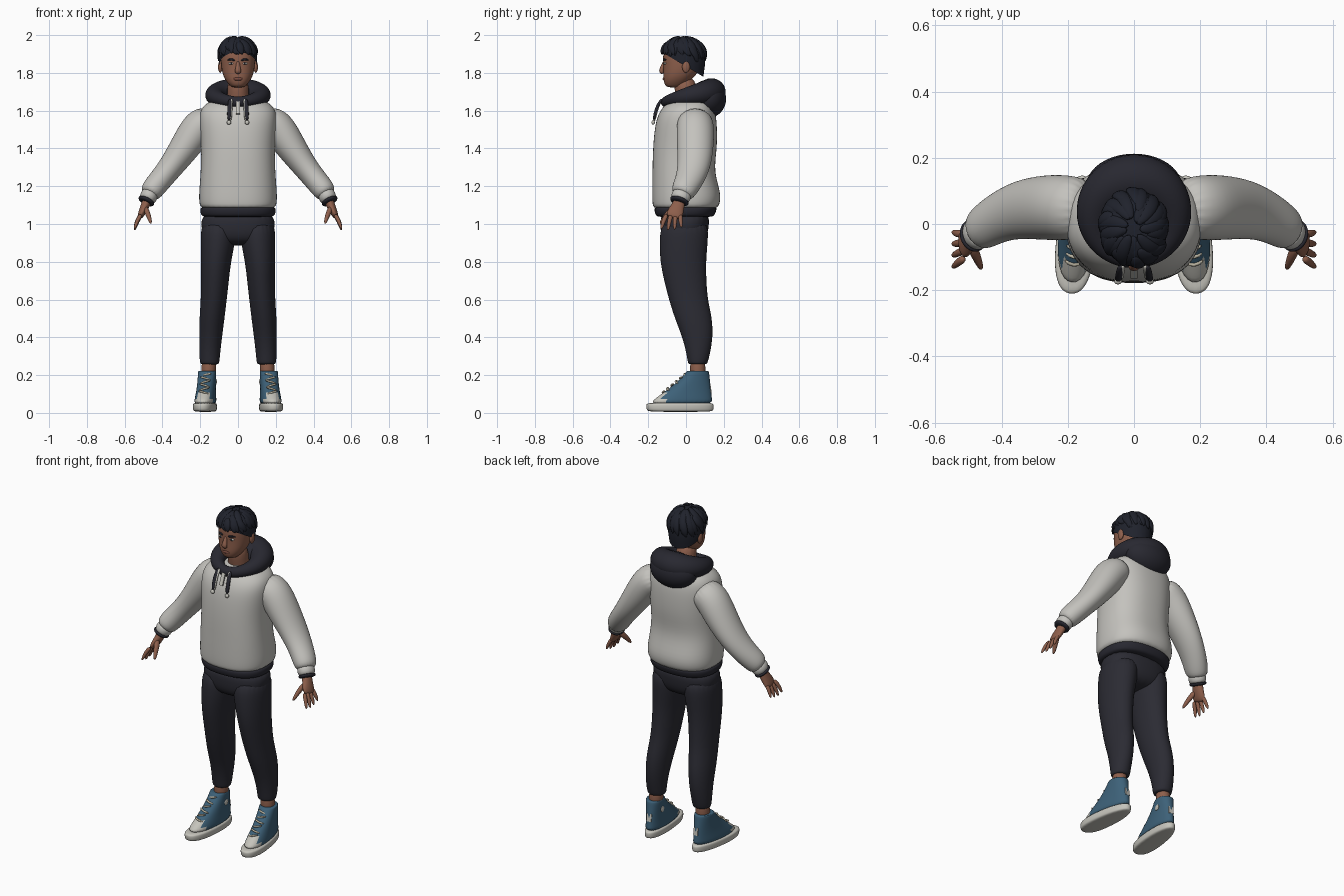
import bpy, bmesh, random
from math import sin, cos, pi, radians
from mathutils import Vector, Matrix

random.seed(4)
if "Cube" in bpy.data.objects:
    bpy.data.objects.remove(bpy.data.objects["Cube"], do_unlink=True)


def material(name, r, g, b):
    mat = bpy.data.materials.new(name)
    mat.use_nodes = True
    mat.diffuse_color = (r, g, b, 1)
    shader = mat.node_tree.nodes["Principled BSDF"]
    shader.inputs["Base Color"].default_value = (r, g, b, 1)
    shader.inputs["Roughness"].default_value = .8
    return mat


light_cloth = material("light grey cloth", .55, .54, .51)
dark_cloth = material("dark navy cloth", .021, .021, .03)
trouser_cloth = material("charcoal cloth", .024, .024, .033)
skin = material("brown skin", .27, .115, .072)
lip = material("lip brown", .19, .07, .05)
hair_black = material("blue black hair", .014, .016, .025)
denim = material("blue canvas", .047, .12, .19)
rubber = material("off white rubber", .56, .55, .5)
cream = material("cream lace", .5, .46, .36)


def skin_rings(bm, rings, closed=False):
    """Join rings of points with quads; cap the ends unless closed."""
    rows = [[bm.verts.new(p) for p in ring] for ring in rings]
    n = len(rows[0])
    pairs = list(zip(rows, rows[1:])) + ([(rows[-1], rows[0])] if closed else [])
    for a, b in pairs:
        for i in range(n):
            j = (i + 1) % n
            bm.faces.new((a[i], a[j], b[j], b[i]))
    if not closed:
        bm.faces.new(rows[0])
        bm.faces.new(rows[-1])


def stack(bm, sections, power=2.0, taper=0.0, n=24):
    """Loft level sections (z, centre x, centre y, radius x, radius y)."""
    def bend(v):
        return abs(v) ** (2 / power) * (1 if v >= 0 else -1)
    turn = [2 * pi * i / n for i in range(n)]
    skin_rings(bm, [[Vector((cx + rx * bend(cos(a)) * (1 - taper * sin(a)),
                             cy + ry * bend(sin(a)), z)) for a in turn]
                    for z, cx, cy, rx, ry in sections])


def tube(bm, points, radii, ref=(0, 1, 0), n=12):
    """Loft along a path; each radius is (across, along ref)."""
    pts = [Vector(p) for p in points]
    rings = []
    for i, p in enumerate(pts):
        t = (pts[min(i + 1, len(pts) - 1)] - pts[max(i - 1, 0)]).normalized()
        v = Vector(ref)
        v = (v - t * v.dot(t)).normalized()
        u = t.cross(v)
        ru, rv = radii[i]
        rings.append([p + u * ru * cos(2 * pi * k / n) + v * rv * sin(2 * pi * k / n)
                      for k in range(n)])
    skin_rings(bm, rings)


def ball(bm, centre, size):
    m = Matrix.Translation(centre) @ Matrix.Diagonal((*size, 1))
    bmesh.ops.create_uvsphere(bm, u_segments=20, v_segments=12, radius=1, matrix=m)


def box(bm, centre, size, tilt=0):
    m = Matrix.Translation(centre) @ Matrix.Rotation(tilt, 4, "X") @ Matrix.Diagonal((*size, 1))
    bmesh.ops.create_cube(bm, size=1, matrix=m)


def finish(name, bm, mats, mirror=False, sub=2, smooth=True, place=None, rule=None):
    bmesh.ops.recalc_face_normals(bm, faces=bm.faces[:])
    for f in bm.faces:
        f.smooth = smooth
        if rule:
            f.material_index = rule(f.calc_center_median())
    mesh = bpy.data.meshes.new(name)
    bm.to_mesh(mesh)
    bm.free()
    if place:
        mesh.transform(place)
    for m in mats if isinstance(mats, list) else [mats]:
        mesh.materials.append(m)
    ob = bpy.data.objects.new(name, mesh)
    bpy.context.collection.objects.link(ob)
    if mirror:
        ob.modifiers.new("Mirror", "MIRROR").use_mirror_merge = False
    if sub:
        mod = ob.modifiers.new("Smooth", "SUBSURF")
        mod.levels = mod.render_levels = sub
    return ob


def part(name, build, *args, mats, finish_args=None, **kw):
    bm = bmesh.new()
    build(bm, *args, **kw)
    return finish(name, bm, mats, **(finish_args or {}))


both = dict(mirror=True)

# Sweater body, hem and sleeves
part("sweater_body", stack, [
    (1.075, 0, -.005, .19, .165), (1.1, 0, .0, .206, .178), (1.16, 0, .004, .208, .184),
    (1.28, 0, -.016, .197, .162), (1.4, 0, -.005, .195, .171), (1.52, 0, 0, .205, .165),
    (1.58, 0, .005, .205, .153), (1.62, 0, .012, .19, .135), (1.65, 0, .02, .15, .11),
    (1.67, 0, .03, .1, .08)], power=2.4, n=32, mats=light_cloth)
part("sweater_hem", stack, [
    (1.035, 0, -.005, .18, .14), (1.045, 0, -.005, .198, .158),
    (1.08, 0, -.003, .204, .168), (1.1, 0, 0, .19, .16)], power=2.4, mats=dark_cloth)
part("sleeves", tube, [
    (.13, .045, 1.56), (.205, .05, 1.525), (.265, .05, 1.43), (.345, .045, 1.315),
    (.41, .02, 1.235), (.457, -.012, 1.178), (.474, -.025, 1.15)],
    [(.08, .09), (.095, .1), (.086, .1), (.068, .09), (.062, .076), (.062, .068), (.046, .054)],
    n=20, mats=light_cloth, finish_args=both)
part("sleeve_cuffs", tube, [(.46, -.017, 1.17), (.472, -.026, 1.148), (.487, -.036, 1.118)],
     [(.045, .052), (.049, .055), (.044, .05)], mats=light_cloth, finish_args=both)
part("cuff_bands", tube, [(.481, -.032, 1.13), (.485, -.035, 1.122), (.491, -.039, 1.11)],
     [(.046, .052), (.048, .054), (.042, .048)], mats=dark_cloth, finish_args=both)

# Hood: a roll around the neck with a hanging pouch behind
bm = bmesh.new()
rings = []
for i in range(32):
    a = 2 * pi * i / 32
    back = (1 - cos(a)) / 2
    c = Vector((.12 * sin(a), .015 - .12 * cos(a), 1.645 + .055 * back ** .7))
    out = Vector((sin(a), -cos(a), 0))
    r, h = .03 + .05 * back, .03 + .045 * back
    rings.append([c + out * r * cos(k * pi / 6) + Vector((0, 0, h * sin(k * pi / 6)))
                  for k in range(12)])
skin_rings(bm, rings, closed=True)
finish("hood_roll", bm, dark_cloth, sub=1)
part("hood_pouch", ball, (0, .115, 1.662), (.148, .1, .102), mats=dark_cloth,
     finish_args=dict(sub=1))

# Drawstrings, their tips and the zip
part("drawstrings", tube, [(.04, -.125, 1.665), (.046, -.157, 1.62), (.048, -.172, 1.545)],
     [(.011, .008)] * 3, mats=dark_cloth, finish_args=both)
part("drawstring_edges", tube, [(.034, -.125, 1.665), (.04, -.153, 1.62), (.042, -.168, 1.54)],
     [(.01, .007)] * 3, mats=rubber, finish_args=both)
part("drawstring_tips", tube, [(.048, -.173, 1.55), (.048, -.174, 1.525)],
     [(.013, .01)] * 2, mats=rubber, finish_args=both)
part("zip_plate", box, (0, -.148, 1.615), (.022, .009, .07), radians(-22),
     mats=rubber, finish_args=dict(sub=0, smooth=False))

# Trousers
part("trouser_seat", stack, [
    (1.07, 0, -.005, .185, .13), (1.0, 0, -.007, .2, .13),
    (.93, 0, -.01, .185, .124), (.885, 0, -.01, .1, .08)], power=2.4, mats=trouser_cloth)
part("trouser_legs", stack, [
    (1.03, .1, -.005, .095, .125), (.92, .105, -.012, .094, .13), (.8, .117, -.016, .08, .122),
    (.7, .122, -.004, .074, .113), (.6, .128, .012, .069, .103), (.5, .138, .04, .067, .1),
    (.4, .145, .062, .061, .081), (.31, .15, .065, .055, .062), (.265, .15, .062, .052, .053),
    (.255, .15, .062, .045, .045)], mats=trouser_cloth, finish_args=both)
part("ankles", tube, [(.157, .062, .18), (.155, .062, .23), (.153, .062, .29)],
     [(.04, .042)] * 3, mats=skin, finish_args=both)

# Shoes, built straight and then turned outwards
pivot = Vector((0, .06, 0))
turn = (Matrix.Translation((.163, .06, 0)) @ Matrix.Rotation(radians(6), 4, "Z")
        @ Matrix.Translation(-pivot))
shoe = dict(mirror=True, place=turn)
part("shoe_soles", stack, [
    (.005, 0, -.03, .052, .168), (.014, 0, -.032, .06, .18),
    (.045, 0, -.033, .061, .182), (.055, 0, -.032, .055, .174)],
    power=2.3, taper=.13, mats=rubber, finish_args=shoe)
part("shoe_uppers", stack, [
    (.04, 0, -.03, .056, .172), (.075, 0, -.014, .055, .152), (.105, 0, .005, .051, .13),
    (.15, 0, .034, .048, .096), (.2, 0, .057, .048, .067), (.225, 0, .063, .048, .058),
    (.222, 0, .063, .04, .048)], power=2.2, taper=.08, n=32, mats=[denim, rubber],
    finish_args=dict(shoe, rule=lambda c: int(c.y < -.118)))
bm = bmesh.new()
for i in range(6):
    y, z, lean = -.128 + .023 * i, .107 + .0185 * i, .009 * (-1) ** i
    tube(bm, [(-.03, y + .016, z - lean), (0, y - .003, z + .004), (.03, y + .016, z + lean)],
         [(.006, .006)] * 3, n=8)
finish("shoe_laces", bm, cream, sub=1, **shoe)
bm = bmesh.new()
box(bm, (0, .127, .13), (.03, .009, .045), radians(8))
ball(bm, (-.046, .06, .165), (.005, .017, .017))
finish("shoe_patches", bm, rubber, sub=0, smooth=False, **shoe)

# Hands: palm, four fingers and thumb
bm = bmesh.new()
tube(bm, [(.476, -.03, 1.14), (.49, -.04, 1.1), (.506, -.056, 1.065), (.523, -.066, 1.03)],
     [(.027, .032), (.024, .034), (.021, .045), (.014, .045)])
for i, drop in enumerate((.012, .0, -.004, .004)):
    y = -.03 - .024 * i
    tube(bm, [(.512, y, 1.05), (.532, y - .005 * i, 1.02 + drop / 2),
              (.549, -.024 - .036 * i, .968 + drop)], [(.012, .013), (.011, .012), (.007, .008)])
tube(bm, [(.493, -.06, 1.09), (.475, -.1, 1.05), (.46, -.138, 1.0)],
     [(.016, .02), (.014, .016), (.008, .009)])
finish("hands", bm, skin, mirror=True)

# Neck, head, ears and nose
part("neck", tube, [(0, .02, 1.6), (0, .005, 1.68), (0, -.015, 1.78)],
     [(.066, .066), (.058, .06), (.06, .062)], mats=skin)
part("head", stack, [
    (1.722, 0, -.06, .03, .036), (1.735, 0, -.059, .046, .053), (1.76, 0, -.048, .066, .072),
    (1.79, 0, -.033, .081, .088), (1.83, 0, -.02, .089, .1), (1.87, 0, -.02, .091, .102),
    (1.91, 0, -.018, .09, .104), (1.95, 0, -.015, .075, .085), (1.975, 0, -.015, .04, .05)],
    power=2.2, mats=skin)
part("ears", ball, (.094, 0, 1.832), (.012, .021, .032), mats=skin,
     finish_args=dict(mirror=True, sub=1))
part("nose", tube, [(0, -.112, 1.865), (0, -.122, 1.835), (0, -.133, 1.81), (0, -.122, 1.795)],
     [(.009, .008), (.011, .011), (.019, .015), (.014, .01)], mats=skin)
part("lips", ball, (0, -.112, 1.768), (.027, .012, .01), mats=lip)

# Eyes and brows
part("eyes", ball, (.036, -.108, 1.85), (.015, .011, .007), mats=rubber,
     finish_args=dict(mirror=True, sub=0))
part("irises", ball, (.036, -.115, 1.85), (.006, .006, .006), mats=hair_black,
     finish_args=dict(mirror=True, sub=0))
part("eyebrows", tube, [(.016, -.119, 1.866), (.038, -.117, 1.873), (.058, -.104, 1.868)],
     [(.006, .005), (.006, .005), (.003, .003)], mats=hair_black, finish_args=both)

# Hair: a cap trimmed along a slanted hairline, covered with locks
bm = bmesh.new()
stack(bm, [(1.74, 0, .01, .062, .072), (1.79, 0, -.004, .09, .098), (1.85, 0, -.01, .101, .112),
           (1.91, 0, -.014, .102, .115), (1.955, 0, -.015, .088, .1), (1.985, 0, -.015, .05, .06)])
bmesh.ops.subdivide_edges(bm, edges=bm.edges[:], cuts=1, use_grid_fill=True)
bmesh.ops.bisect_plane(bm, geom=bm.verts[:] + bm.edges[:] + bm.faces[:],
                       plane_co=(0, -.12, 1.905), plane_no=(0, .13, .22), clear_inner=True)
finish("hair_cap", bm, hair_black, sub=1)
bm = bmesh.new()
crown = Vector((0, -.015, 1.885))
for i in range(46):
    a = 2 * pi * i / 46 + random.uniform(-.1, .1)
    first = random.uniform(.1, .8)
    last = 1.62 - .24 * cos(a) + random.uniform(-.2, .15)
    lift, swirl = random.uniform(.97, 1.07), random.uniform(.1, .6)
    path = []
    for s in (0, .25, .5, .75, 1):
        th, az = first + (last - first) * s, a + swirl * (s - .5)
        path.append(crown + lift * Vector((.1 * sin(th) * sin(az), -.113 * sin(th) * cos(az),
                                           .104 * cos(th))))
    tube(bm, path, [(.024 * k, .013 * k) for k in (.4, .9, 1, .8, .15)],
         ref=path[2] - crown, n=8)
finish("hair_locks", bm, hair_black, sub=1)
